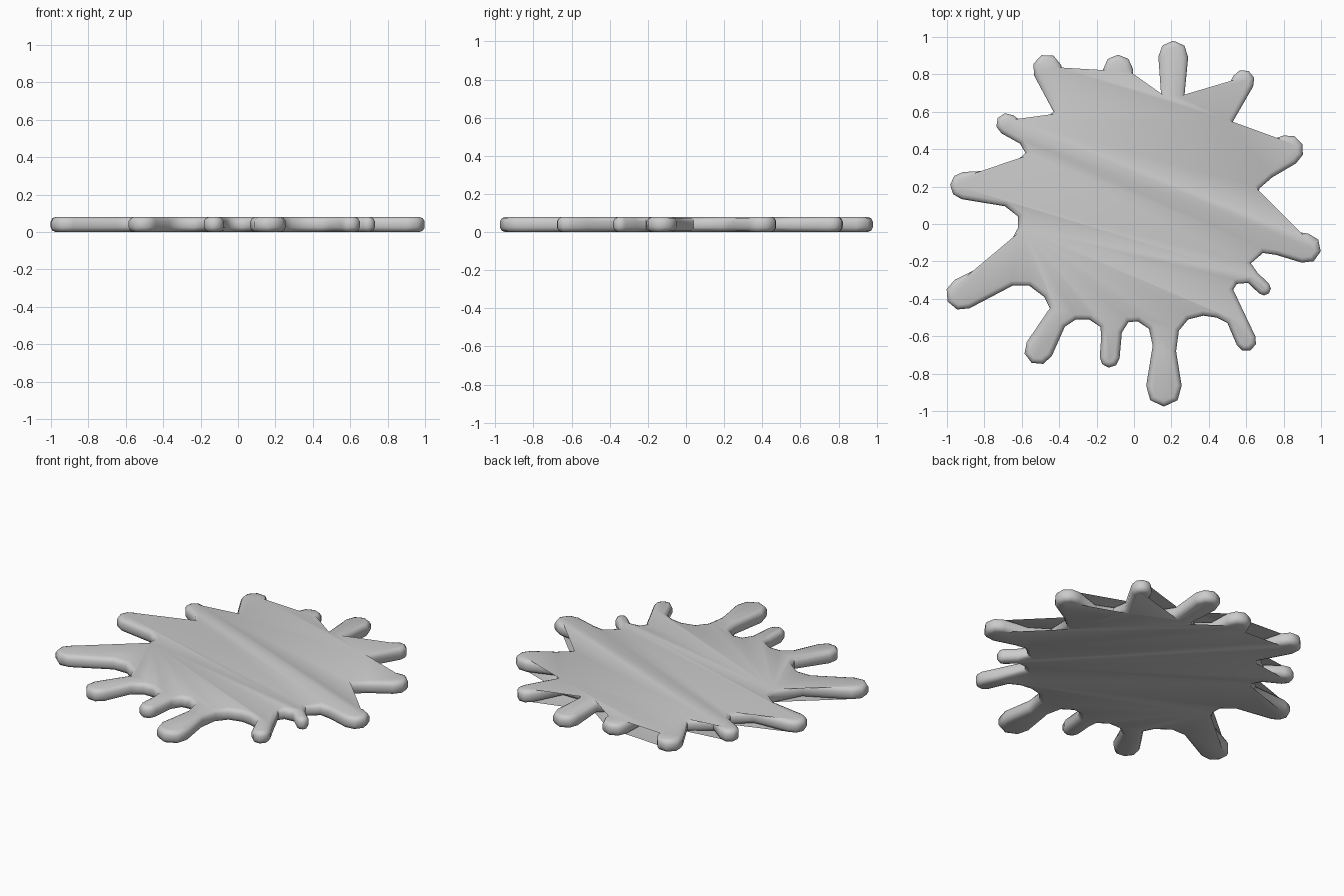
import bpy, bmesh, math
from mathutils import Vector

if "Cube" in bpy.data.objects:
    bpy.data.objects.remove(bpy.data.objects["Cube"])

# Rounded arm tips, clockwise from the back: centre x, centre y, radius
TIPS = [
    (.21, .90, .08), (.585, .765, .06), (.825, .395, .082), (.92, -.13, .08),
    (.695, -.345, .037), (.60, -.625, .055), (.16, -.88, .096), (-.13, -.715, .053),
    (-.51, -.675, .077), (-.92, -.375, .086), (-.91, .205, .073), (-.68, .535, .058),
    (-.465, .83, .078), (-.085, .825, .08)]

# Notch after each tip: points before, points bridged by the flat faces, points after
NOTCHES = [
    ([(.27, .69)], [(.32, .61), (.44, .61)], []),
    ([(.53, .55)], [(.54, .46), (.64, .42)], []),
    ([(.74, .25), (.67, .19)], [(.66, .04), (.77, -.03)], []),
    ([(.76, -.165), (.69, -.155), (.625, -.21)], [], [(.66, -.26)]),
    ([(.61, -.315), (.55, -.32)], [], [(.53, -.35), (.61, -.52)]),
    ([(.50, -.53), (.44, -.50), (.37, -.49)], [], [(.29, -.51), (.24, -.57), (.225, -.68)]),
    ([(.10, -.65), (.08, -.56), (.02, -.52)], [], [(-.03, -.525), (-.065, -.58)]),
    ([(-.175, -.6), (-.18, -.55), (-.24, -.51)], [], [(-.31, -.51), (-.37, -.55)]),
    ([(-.45, -.45), (-.48, -.39)], [], [(-.56, -.33), (-.65, -.33)]),
    ([], [(-.70, -.17)], [(-.62, -.02), (-.62, .04), (-.69, .095)]),
    ([], [(-.68, .29)], [(-.58, .38), (-.61, .43)]),
    ([], [(-.55, .51)], [(-.43, .60)]),
    ([], [(-.34, .66), (-.17, .63)], []),
    ([], [(0, .69), (.07, .63)], [(.145, .69)])]

# Edge profile: inset from outline, height
PROFILE = [(.026, 0), (.009, .007), (0, .024), (0, .056), (.009, .073), (.026, .08)]


def tip_arc(before, tip, after, steps=4):
    """Arc around a tip, tangent to the neighbouring points."""
    x, y, r = tip

    def tangent(p, side):
        dx, dy = p[0] - x, p[1] - y
        return math.atan2(dy, dx) + side * math.acos(min(1, r / math.hypot(dx, dy)))
    start = tangent(before, -1)
    sweep = (start - tangent(after, 1)) % math.tau
    return [(x + r * math.cos(start - sweep * k / steps),
             y + r * math.sin(start - sweep * k / steps)) for k in range(steps + 1)]


# Outline of the splat with flags for bridged points
outline = []
for i, tip in enumerate(TIPS):
    a, h, b = NOTCHES[i]
    before = sum(NOTCHES[i - 1], [])[-1]
    outline += [(p, True) for p in tip_arc(before, tip, (a + h + b)[0])]
    outline += [(p, True) for p in a] + [(p, False) for p in h] + [(p, True) for p in b]
outline.reverse()
pts = [Vector(p) for p, _ in outline]
n = len(pts)


def inward(i):
    """Mitred inward direction at an outline point."""
    d1 = (pts[i] - pts[i - 1]).normalized()
    d2 = (pts[(i + 1) % n] - pts[i]).normalized()
    n1, n2 = Vector((-d1.y, d1.x)), Vector((-d2.y, d2.x))
    m = (n1 + n2).normalized()
    return m / max(.7, m.dot(n1))


# Rounded side wall
bm = bmesh.new()
rings = []
for inset, z in PROFILE:
    rings.append([bm.verts.new((*(p + inward(i) * inset), z)) for i, p in enumerate(pts)])
for lo, hi in zip(rings, rings[1:]):
    for i in range(n):
        j = (i + 1) % n
        bm.faces.new((lo[i], lo[j], hi[j], hi[i]))

# Flat top and underside
flat = [i for i in range(n) if outline[i][1]]
bm.faces.new([rings[-1][i] for i in flat])
bm.faces.new([rings[0][i] for i in reversed(flat)])

mesh = bpy.data.meshes.new("splat")
bm.to_mesh(mesh)
bm.free()
splat = bpy.data.objects.new("splat", mesh)
bpy.context.collection.objects.link(splat)
bpy.context.view_layer.objects.active = splat
splat.select_set(True)
bpy.ops.object.shade_smooth_by_angle(angle=math.radians(50))
